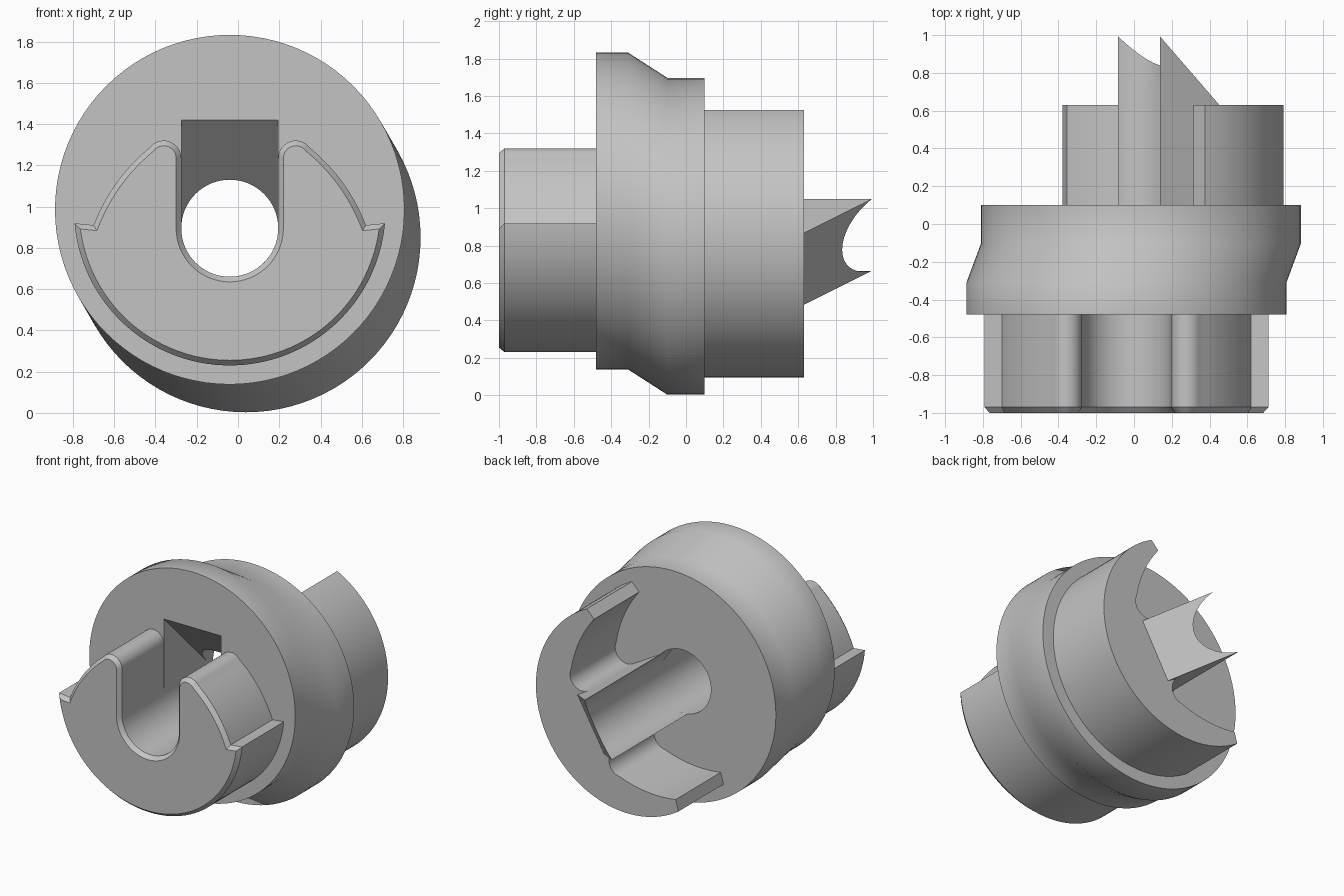
import bpy, bmesh, math

if "Cube" in bpy.data.objects:
    bpy.data.objects.remove(bpy.data.objects["Cube"], do_unlink=True)

grey = bpy.data.materials.new("plain_grey")
grey.use_nodes = True
COLOUR = (0.55, 0.55, 0.55, 1)
grey.diffuse_color = COLOUR
grey.node_tree.nodes["Principled BSDF"].inputs["Base Color"].default_value = COLOUR

BORE_X, BORE_Z, BORE_R = -0.04, 0.895, 0.235   # bore axis runs along y
OFFSET = 0.09                                  # disc centres sit off the bore
TURN = math.radians(120)                       # rear end is turned against the front


def place(t, s, y, turn=0):
    """Across (t) and along (s) the slot, measured from the bore axis."""
    c, n = math.cos(turn), math.sin(turn)
    return (BORE_X + t * c + s * n, y, BORE_Z - t * n + s * c)


def arc(cs, r, a0, a1, n, ct=0):
    steps = [math.radians(a0 + (a1 - a0) * i / n) for i in range(n + 1)]
    return [(ct + r * math.cos(a), cs + r * math.sin(a)) for a in steps]


def mirrored(pts):
    return [(-t, s) for t, s in reversed(pts)]


def make(name, rings):
    """Skin equal rings of points and cap both ends."""
    bm = bmesh.new()
    loops = [[bm.verts.new(p) for p in ring] for ring in rings]
    for a, b in zip(loops, loops[1:]):
        for i in range(len(a)):
            j = (i + 1) % len(a)
            bm.faces.new((a[i], a[j], b[j], b[i]))
    first = bm.faces.new(loops[0][::-1])
    bm.faces.new(loops[-1])
    bmesh.ops.recalc_face_normals(bm, faces=bm.faces)
    return finish(name, bm, first)


def finish(name, bm, front):
    # the front boss has a chamfered front rim
    if name == "front_boss":
        bmesh.ops.inset_region(bm, faces=[front], thickness=0.025, depth=0.03,
                               use_even_offset=True)
    mesh = bpy.data.meshes.new(name)
    bm.to_mesh(mesh)
    bm.free()
    mesh.materials.append(grey)
    obj = bpy.data.objects.new(name, mesh)
    bpy.context.collection.objects.link(obj)
    return obj


def prism(name, pts, y0, y1, turn=0):
    return make(name, [[place(t, s, y, turn) for t, s in pts] for y in (y0, y1)])


def smooth(obj, angle):
    bpy.ops.object.select_all(action='DESELECT')
    obj.select_set(True)
    bpy.context.view_layer.objects.active = obj
    bpy.ops.object.shade_smooth_by_angle(angle=math.radians(angle))


def horn(gap):
    """Curved flank and rounded peak beside the slot, grown by a clearance."""
    a, b, bulge = (0.66, 0.015), (0.389, 0.39), 0.03
    nt, ns = 0.81, 0.586
    flank = []
    for i in range(12):
        f = i / 12
        d = gap + bulge * 4 * f * (1 - f)
        flank.append((a[0] + (b[0] - a[0]) * f + nt * d,
                      a[1] + (b[1] - a[1]) * f + ns * d))
    return flank + arc(0.34, 0.085 + gap, 36, 180, 14, 0.32)


# hub: two offset discs joined by a slanted loft
circle = arc(OFFSET, 0.847, 0, 360, 96)[:-1]
front_ring = [place(t, s, 0) for t, s in circle]
cx, _, cz = place(0, OFFSET, 0)
rx, _, rz = place(0, OFFSET, 0, TURN)
shift = (rx - cx, rz - cz)
rings = [[(x + shift[0] * k, y, z + shift[1] * k) for x, _, z in front_ring]
         for y, k in ((-0.48, 0), (-0.31, 0), (-0.10, 1), (0.10, 1))]
hub = make("hub", rings)

# cutters: straight bore and the sloped pocket above it
bore = prism("bore_cutter", arc(0, BORE_R, 0, 360, 64)[:-1], -0.7, 0.3)
wedge_side = ((-0.52, 0.565), (-0.52, 0), (0.045, 0))
pocket = make("pocket_cutter", [[place(t, s, y) for y, s in wedge_side]
                                for t in (-BORE_R + 0.0005, BORE_R - 0.0005)])
bpy.context.view_layer.objects.active = hub
for cutter in (bore, pocket):
    mod = hub.modifiers.new("cut", 'BOOLEAN')
    mod.operation = 'DIFFERENCE'
    mod.solver = 'EXACT'
    mod.object = cutter
    bpy.ops.object.modifier_apply(modifier=mod.name)
for cutter in (bore, pocket):
    bpy.data.objects.remove(cutter, do_unlink=True)

# front boss: lower half round, two horns and a U slot between them
side = horn(0)
slot = arc(0, BORE_R, 0, -180, 32)
rim = arc(OFFSET, 0.755, 185, 355, 64)
front_boss = prism("front_boss", rim + side + slot + mirrored(side), -0.97, -0.478)

# rear boss: crescent and central key that fit around such horns
side = horn(0.013)
KEY = 0.222
edge = math.degrees(math.acos(KEY / BORE_R))
groove = arc(0, BORE_R, edge, 180 - edge, 24)
rim = arc(OFFSET, 0.755, 183.5, -3.5, 72)
rear_boss = prism("rear_boss", rim + side + groove + mirrored(side), 0.098, 0.63, TURN)

# key wedge: the key carried on to a sharp sloped end
TOP = 1.07
section = groove + [(-KEY, TOP - 0.63), (KEY, TOP - 0.63)]
key_wedge = make("key_wedge", [
    [place(t, s, 0.6, TURN) for t, s in section],
    [place(t, s, TOP - s, TURN) for t, s in section]])

for part, angle in ((hub, 40), (front_boss, 30), (rear_boss, 30), (key_wedge, 30)):
    smooth(part, angle)
